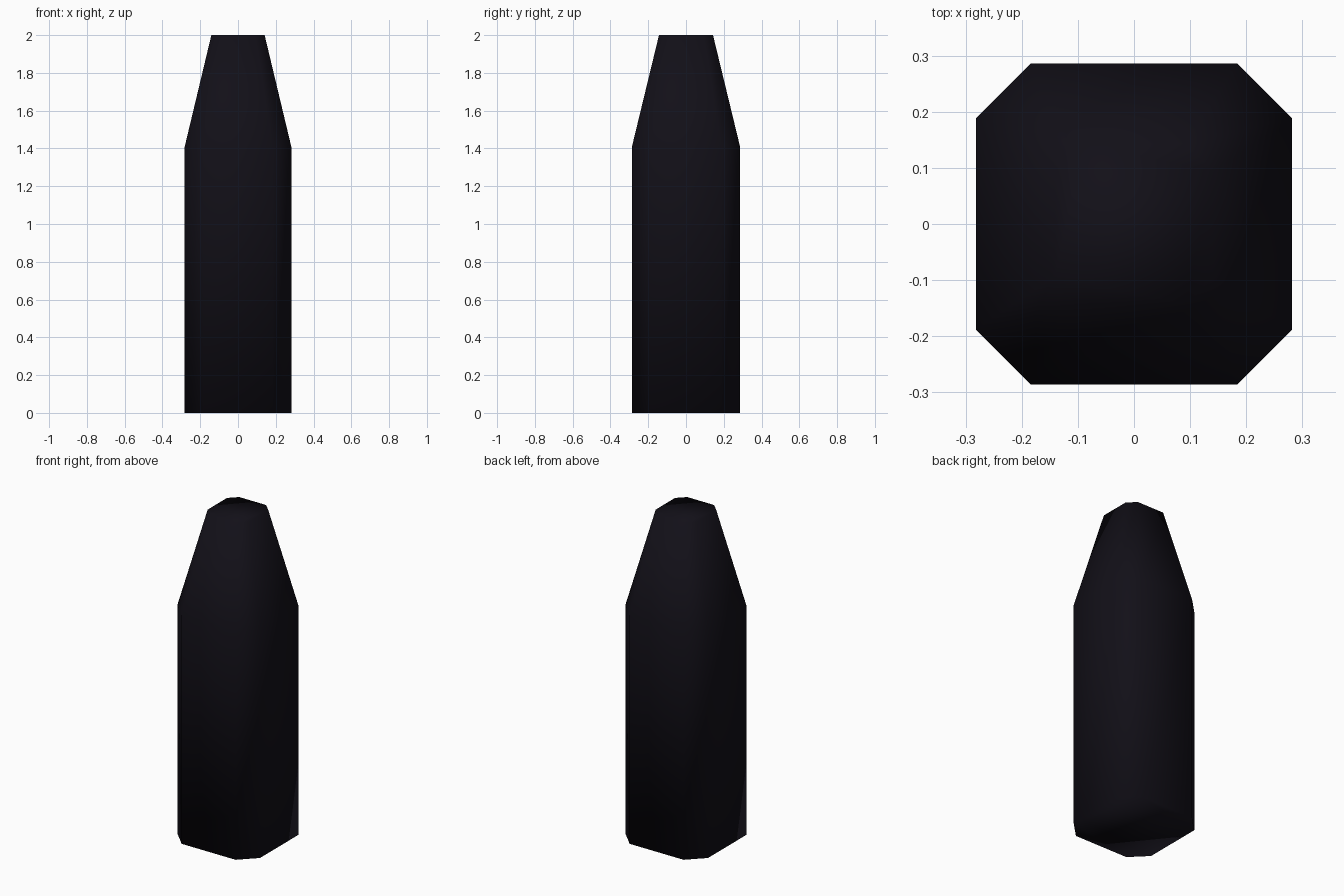
import bpy, bmesh

if "Cube" in bpy.data.objects:
    bpy.data.objects.remove(bpy.data.objects["Cube"])

# Chamfered-square outline, half sizes at full width
HX, HY, CX, CY = 0.282, 0.286, 0.184, 0.188
outline = [(HX, -CY), (HX, CY), (CX, HY), (-CX, HY),
           (-HX, CY), (-HX, -CY), (-CX, -HY), (CX, -HY)]

# Body: straight shaft with a tapered top, as stacked rings (height, scale)
bm = bmesh.new()
rings = [[bm.verts.new((x * s, y * s, z)) for x, y in outline]
         for z, s in ((0, 1), (1.41, 1), (2, 0.5))]
n = len(outline)
for low, high in zip(rings, rings[1:]):
    for i in range(n):
        j = (i + 1) % n
        bm.faces.new((low[i], low[j], high[j], high[i]))

# End caps
bm.faces.new(rings[0][::-1])
bm.faces.new(rings[-1])
for f in bm.faces:
    f.smooth = True

mesh = bpy.data.meshes.new("tapered_post")
bm.to_mesh(mesh)
bm.free()
post = bpy.data.objects.new("tapered_post", mesh)
bpy.context.collection.objects.link(post)

# Near-black finish
mat = bpy.data.materials.new("near_black")
mat.diffuse_color = (0.006, 0.005, 0.009, 1)
mat.use_nodes = True
mat.node_tree.nodes["Principled BSDF"].inputs["Base Color"].default_value = mat.diffuse_color
mesh.materials.append(mat)
